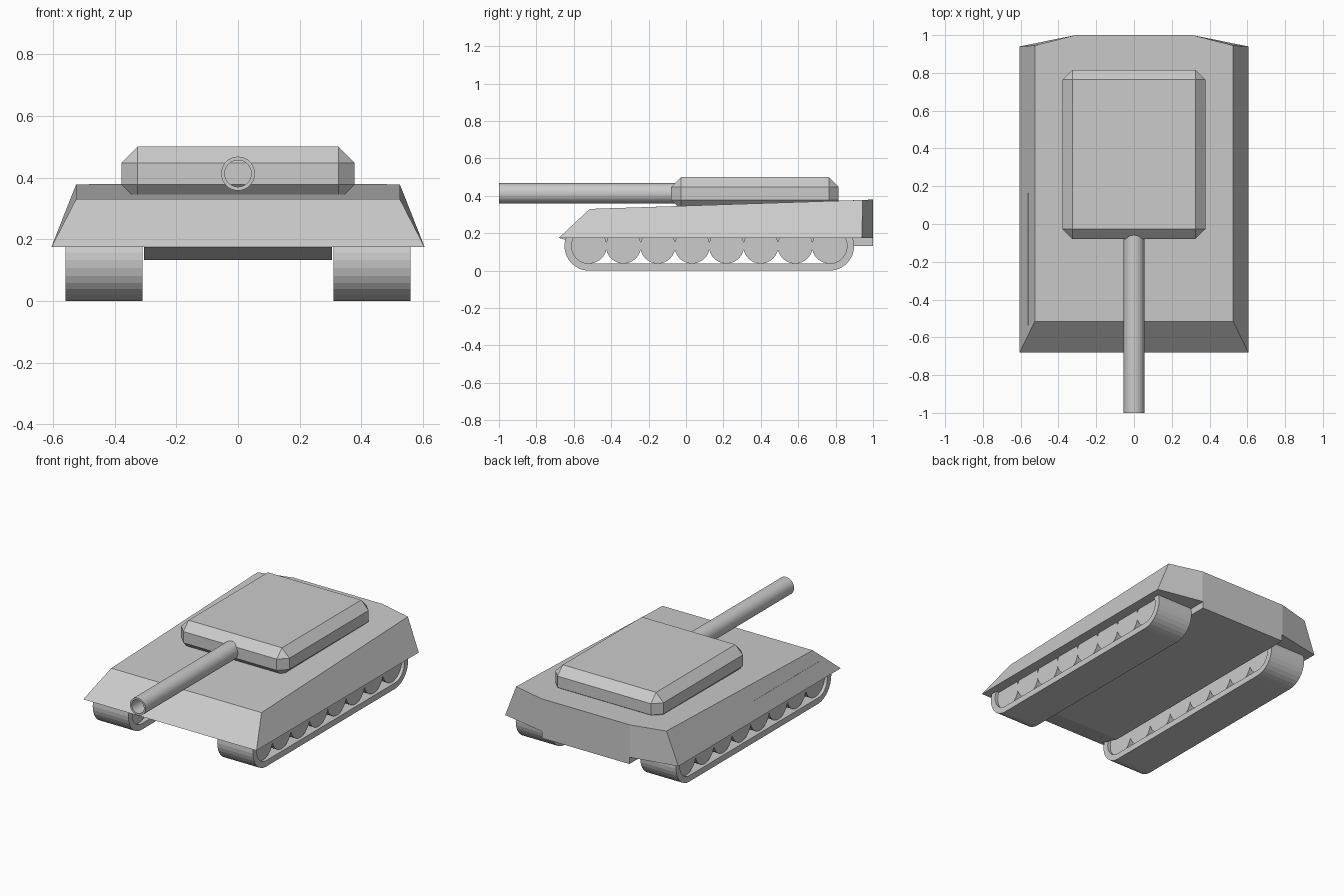
import bpy, bmesh
from math import pi, sin, cos

if "Cube" in bpy.data.objects:
    bpy.data.objects.remove(bpy.data.objects["Cube"])


def finish(name, bm):
    bmesh.ops.recalc_face_normals(bm, faces=bm.faces)
    mesh = bpy.data.meshes.new(name)
    bm.to_mesh(mesh)
    bm.free()
    obj = bpy.data.objects.new(name, mesh)
    bpy.context.collection.objects.link(obj)
    return obj


def loft(name, rings, closed=False):
    """Bridge equal-length rings; cap the ends unless the loft closes on itself."""
    bm = bmesh.new()
    rows = [[bm.verts.new(p) for p in ring] for ring in rings]
    n = len(rows[0])
    pairs = list(zip(rows, rows[1:])) + ([(rows[-1], rows[0])] if closed else [])
    for a, b in pairs:
        for i in range(n):
            j = (i + 1) % n
            bm.faces.new((a[i], a[j], b[j], b[i]))
    if not closed:
        bm.faces.new(rows[0])
        bm.faces.new(rows[-1])
    return finish(name, bm)


def circle(r, y, z, n):
    return [(y + r * cos(2 * pi * i / n), z + r * sin(2 * pi * i / n)) for i in range(n)]


def capsule(r, y0, y1, z, n=16):
    """Side outline of a track: two half circles joined by straight runs."""
    back = [(y1 + r * cos(a), z + r * sin(a)) for a in (-pi / 2 + pi * i / n for i in range(n + 1))]
    front = [(y0 - r * cos(a), z - r * sin(a)) for a in (-pi / 2 + pi * i / n for i in range(n + 1))]
    return back + front


def at_x(x, outline):
    return [(x, y, z) for y, z in outline]


def mirrored(points):
    """Complete a right-hand half outline with its left-hand copy."""
    return points + [(-x, y, z) for x, y, z in reversed(points)]


# Upper hull: flared skirt, sloping deck and angled rear corners
loft("upper_hull", [
    mirrored([(0.605, -0.68, 0.175), (0.605, 0.94, 0.175), (0.31, 1.0, 0.175)]),
    mirrored([(0.525, -0.515, 0.33), (0.525, 0.945, 0.378), (0.31, 1.0, 0.38)]),
])

# Belly between the tracks, sloping up to the nose
belly = [(-0.68, 0.175), (-0.52, 0.132), (1.0, 0.132), (1.0, 0.175)]
loft("belly", [at_x(-0.305, belly), at_x(0.305, belly)])

# Turret: box with a single chamfer all round
bm = bmesh.new()
bmesh.ops.create_cube(bm, size=1)
for v in bm.verts:
    v.co = (v.co.x * 0.756, 0.3685 + v.co.y * 0.895, 0.4125 + v.co.z * 0.175)
bmesh.ops.bevel(bm, geom=bm.edges[:], offset=0.052, segments=1, affect='EDGES')
finish("turret", bm)

# Hollow gun barrel
loft("gun_barrel", [[(x, y, z) for x, z in circle(r, 0, 0.413, 32)]
                    for r, y in ((0.055, -1.0), (0.055, -0.04), (0.043, -0.04), (0.043, -1.0))],
     closed=True)

# Running gear on both sides
R, BAND, Y0, Y1, WHEELS = 0.132, 0.038, -0.518, 0.767, 8
for side, s in (("left", -1), ("right", 1)):
    outer, inner = capsule(R, Y0, Y1, R), capsule(R - BAND, Y0, Y1, R)
    loft(side + "_track", [at_x(s * 0.31, outer), at_x(s * 0.56, outer),
                           at_x(s * 0.56, inner), at_x(s * 0.31, inner)], closed=True)
    for i in range(WHEELS):
        y = Y0 + (Y1 - Y0) * i / (WHEELS - 1)
        rim = circle(R - BAND, y, R, 32)
        loft(f"{side}_wheel_{i + 1}", [at_x(s * 0.33, rim), at_x(s * 0.54, rim)])
